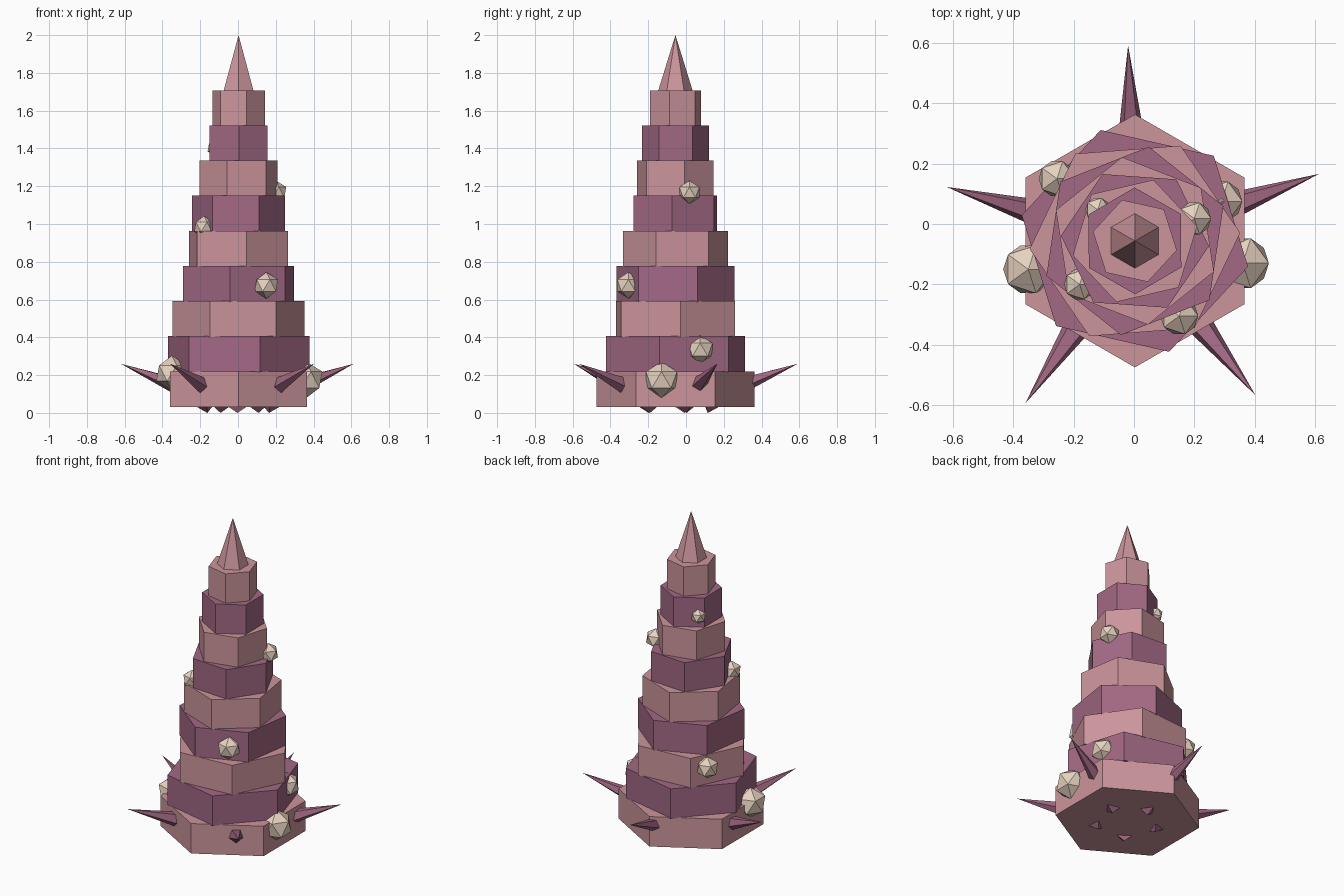
import bpy, math
from mathutils import Vector, Matrix

if "Cube" in bpy.data.objects:
    bpy.data.objects.remove(bpy.data.objects["Cube"])

CX, CY = 0.003, -0.056      # tower axis


def material(name, rgb):
    m = bpy.data.materials.new(name)
    m.diffuse_color = (*rgb, 1)
    m.use_nodes = True
    m.node_tree.nodes["Principled BSDF"].inputs["Base Color"].default_value = m.diffuse_color
    return m


pink = material("pink", (0.60, 0.30, 0.33))
mauve = material("mauve", (0.36, 0.14, 0.23))
cream = material("cream", (0.80, 0.65, 0.53))


def finish(name, mat):
    o = bpy.context.object
    o.name = name
    o.data.materials.append(mat)
    return o


def cone(name, mat, sides, r1, r2, base, tip, spin=0.0):
    """Tapered prism from base to tip; spin turns it about its own axis."""
    base, tip = Vector(base), Vector(tip)
    axis = tip - base
    bpy.ops.mesh.primitive_cone_add(vertices=sides, radius1=r1, radius2=r2, depth=axis.length)
    o = finish(name, mat)
    z = axis.normalized()
    if abs(z.z) > 0.999:
        rot = Matrix.Identity(3)
    else:                    # local y is the steepest direction across the axis
        x = Vector((0, 0, 1)).cross(z).normalized()
        rot = Matrix((x, z.cross(x), z)).transposed()
        rot = rot @ Matrix.Rotation(math.pi, 3, 'Z') 
    rot = rot @ Matrix.Rotation(spin, 3, 'Z')
    o.matrix_world = Matrix.Translation((base + tip) / 2) @ rot.to_4x4()
    return o


# Stacked hexagonal tiers, each smaller and twisted
for i in range(9):
    z = 0.03 + 0.186 * i
    cone(f"tier_{i + 1}", mauve if i % 2 else pink, 6, 0.419 - 0.0346 * i, 0.419 - 0.0346 * i,
         (CX, CY, z), (CX, CY, z + 0.19), 0.3 * i)

# Pointed top
cone("spire_tip", pink, 6, 0.093, 0, (CX, CY, 1.70), (CX, CY, 2.0))

# Five spikes, one vertex of each base pointing down
for k in range(5):
    a = math.radians(92 + 72 * k)
    c, s = math.cos(a), math.sin(a)
    cone(f"base_spike_{k + 1}", mauve, 5, 0.075, 0,
         (CX + 0.145 * c, CY + 0.145 * s, 0.07), (CX + 0.648 * c, CY + 0.648 * s, 0.26))

# Faceted studs: x, y, z, radius
studs = [(0.36, -0.13, 0.175, 0.097), (-0.35, -0.15, 0.21, 0.093),
         (0.29, 0.075, 0.335, 0.077), (-0.255, 0.15, 0.52, 0.068),
         (0.15, -0.305, 0.675, 0.07), (-0.18, -0.2, 0.985, 0.058),
         (0.2, 0.018, 1.168, 0.062), (-0.12, 0.047, 1.405, 0.046)]
for n, (x, y, z, r) in enumerate(studs):
    bpy.ops.mesh.primitive_ico_sphere_add(subdivisions=1, radius=r, location=(x, y, z))
    finish(f"stud_{n + 1}", cream)
